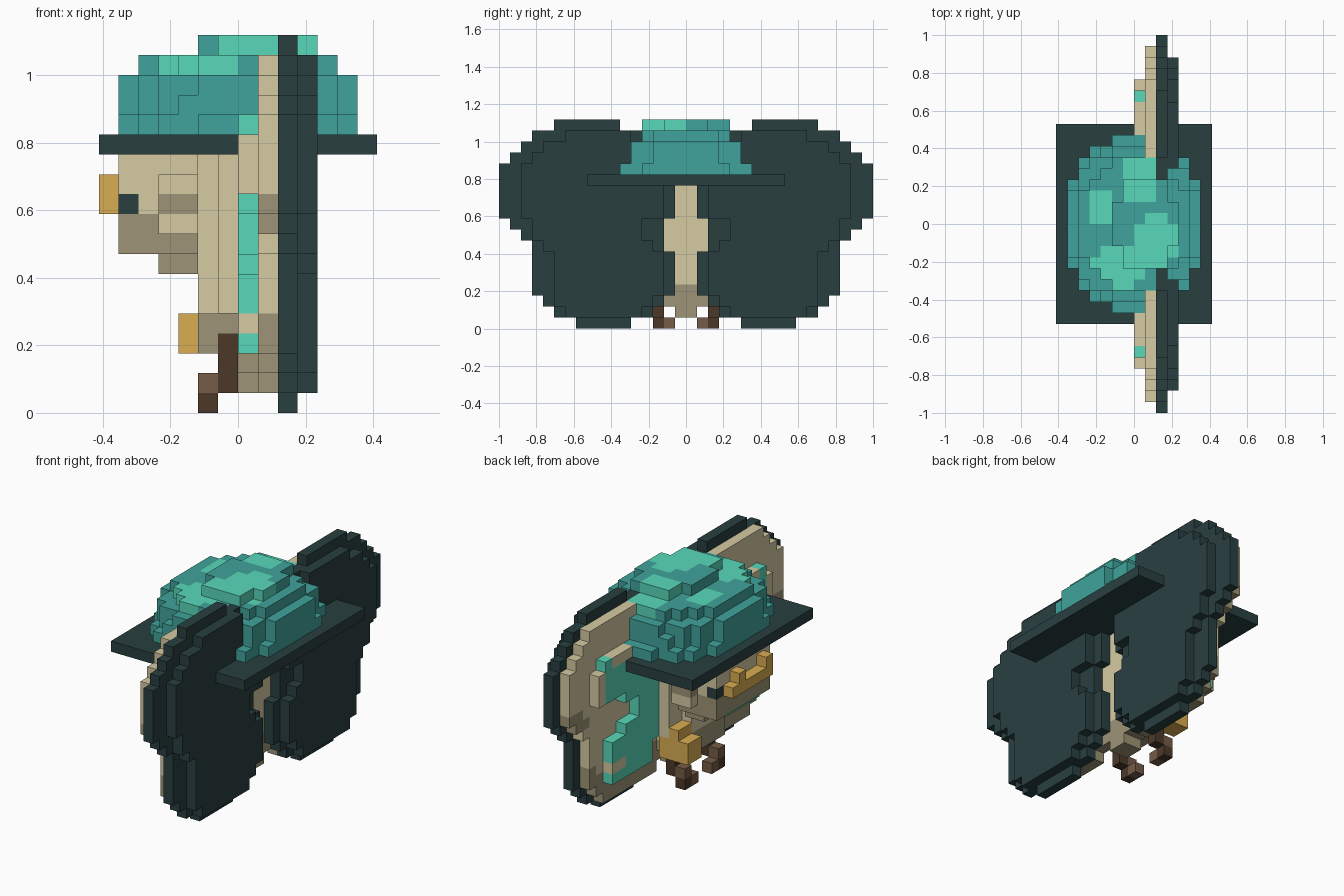
import bpy, bmesh
from mathutils import Vector

cube = bpy.data.objects.get("Cube")
if cube:
    bpy.data.objects.remove(cube)

U = 2 / 34  # edge of one block


def linear(c):
    c /= 255
    return c / 12.92 if c <= 0.04045 else ((c + 0.055) / 1.055) ** 2.4


def material(name, r, g, b):
    m = bpy.data.materials.new(name)
    m.use_nodes = True
    col = (linear(r), linear(g), linear(b), 1)
    m.diffuse_color = col
    bsdf = m.node_tree.nodes["Principled BSDF"]
    bsdf.inputs["Base Color"].default_value = col
    bsdf.inputs["Roughness"].default_value = 0.9
    return m


MATS = {
    "tan": material("tan", 214, 203, 163),
    "taupe": material("taupe", 157, 148, 118),
    "mint": material("mint", 88, 216, 185),
    "teal": material("teal", 64, 164, 156),
    "slate": material("dark slate", 41, 63, 64),
    "gold": material("gold", 218, 174, 83),
    "bark": material("dark brown", 76, 57, 41),
    "brown": material("brown", 118, 92, 71),
}
NAMES = list(MATS)
blocks = {}  # grid cell -> (part, colour)


def put(part, colour, x, y, z):
    blocks[x, y, z] = (part, colour)


def box(part, colour, xs, ys, zs):
    for x in range(*xs):
        for y in range(*ys):
            for z in range(*zs):
                put(part, colour, x, y, z)


def both(part, colour, x, y, z):
    """Place a block on each side of the middle plane."""
    put(part + "_left", colour, x, y, z)
    put(part + "_right", colour, x, -1 - y, z)


# Body with rounded front, and tail
box("body", "tan", (-1, 2), (-4, 4), (5, 13))
box("body", "tan", (-2, -1), (-2, 2), (5, 13))
box("body", "taupe", (-2, 2), (-3, 3), (3, 5))
box("body", "tan", (0, 2), (-3, 3), (4, 5))
box("tail", "taupe", (0, 2), (-2, 2), (2, 3))
box("tail", "taupe", (0, 2), (-1, 1), (1, 2))

# Wings: slate back in two layers, tan lining; extents listed by height
OUTER = [10, 12, 13] + [14] * 5 + [15, 16] + [17] * 5 + [16, 15, 14, 12]
INNER = [5, 3, 2] + [1] * 4 + [2] * 3 + [1] * 3 + [3] + [4] * 4 + [6]
BACK = [0, 11] + [12] * 5 + [13, 14, 14] + [15] * 5 + [14, 13, 11, 0]
for z in range(19):
    for y in range(INNER[z], OUTER[z]):
        both("wing_back", "slate", 2, y, z)
    for y in range(INNER[z] + 1 + (z in (8, 9)), BACK[z]):
        both("wing_back", "slate", 3, y, z)
    if 0 < z < 18:
        edge = OUTER[z] - 1
        for y in range(INNER[z], edge):
            shaded = z < 4 or (z == 4 and y == edge - 1) or (z in (9, 10) and y > edge - 3)
            both("wing_lining", "taupe" if shaded else "tan", 1, y, z)

# Raised feather panels on the wing lining
for z in range(9, 15):
    for y in range(4, {9: 7, 10: 9}.get(z, 12)):
        both("upper_feathers", "tan" if z == 14 and 7 <= y < 11 else "mint", 0, y, z)
for z in range(11, 14):
    both("upper_feathers", "tan", 0, 12, z)
for y in range(4, 11):
    for z in range(3 if y > 4 else 5, 7 + (10 - y) // 2):
        both("lower_feathers", "tan" if z == 4 and y > 8 else "mint", 0, y, z)

# Head with cheeks, chin, eyes and beak
box("head", "taupe", (-6, -4), (-4, 4), (8, 10))
box("head", "tan", (-6, -4), (-4, 4), (10, 13))
box("head", "taupe", (-4, -2), (-4, 4), (8, 9))
box("head", "tan", (-4, -2), (-4, 4), (9, 13))
for x in (-4, -3):
    for z in range(9, 12):
        both("cheek", "taupe" if z == 10 else "tan", x, 4, z)
box("chin", "taupe", (-4, -2), (-3, 3), (7, 8))
both("eye", "slate", -6, 3, 10)
box("beak", "gold", (-7, -6), (-3, 3), (10, 11))
for y in (-3, 1):
    put("beak", "gold", -7, y, 11)

# Pouch carried on one side
box("pouch", "gold", (-3, 0), (2, 4), (3, 5))
box("pouch", "gold", (-2, -1), (2, 4), (5, 6))

# Legs and feet
for z in range(1, 4):
    both("leg", "bark", -1, 2, z)
both("foot", "bark", -2, 2, 0)
both("foot", "brown", -2, 2, 1)
both("foot", "brown", -2, 1, 0)

# Hat: flat brim and a mottled stepped crown, narrower behind the wings
box("hat_brim", "slate", (-7, 7), (-9, 9), (13, 14))
CROWN = {14: (0, 6, 8, 6), 15: (0, 6, 7, 5), 16: (0, 6, 6.8, 5),
         17: (0, 5, 6, 4), 18: (1, 3, 4, 4)}
PATCHES = [(-3, 1.5, 1.25), (0.5, 4, 1.9), (2, -1.5, 2.45), (-1.5, -4, 2.3)]
for z, (cx, rx, ry, back) in CROWN.items():
    for x in range(-6, 6):
        for y in range(-8, 8):
            px, py = x + 0.5, y + 0.5
            inside = ((px - cx) / rx) ** 2 + (py / ry) ** 2 < 1.05
            if inside and (x < 2 or abs(py) < back):
                light = z > 16 and any(
                    (px - a) ** 2 + (py - b) ** 2 < r * r for a, b, r in PATCHES)
                put("hat_crown", "mint" if light else "teal", x, y, z)

# Turn the grid into one mesh per part, keeping only exposed faces
meshes = {}
for cell, (part, colour) in blocks.items():
    if part not in meshes:
        meshes[part] = bmesh.new()
    bm = meshes[part]
    for axis in range(3):
        for sign in (-1, 1):
            n = Vector((0, 0, 0))
            n[axis] = sign
            if tuple(int(c + d) for c, d in zip(cell, n)) in blocks:
                continue
            a = Vector((0, 0, 0))
            a[(axis + 1) % 3] = 0.5
            b = n.cross(a)
            mid = Vector(cell) + Vector((0.5, 0.5, 0.5)) + n * 0.5
            corners = (mid - a - b, mid + a - b, mid + a + b, mid - a + b)
            face = bm.faces.new([bm.verts.new(p * U) for p in corners])
            face.material_index = NAMES.index(colour)

for part, bm in meshes.items():
    bmesh.ops.remove_doubles(bm, verts=bm.verts, dist=U / 100)
    mesh = bpy.data.meshes.new(part)
    bm.to_mesh(mesh)
    bm.free()
    for m in MATS.values():
        mesh.materials.append(m)
    bpy.context.collection.objects.link(bpy.data.objects.new(part, mesh))
